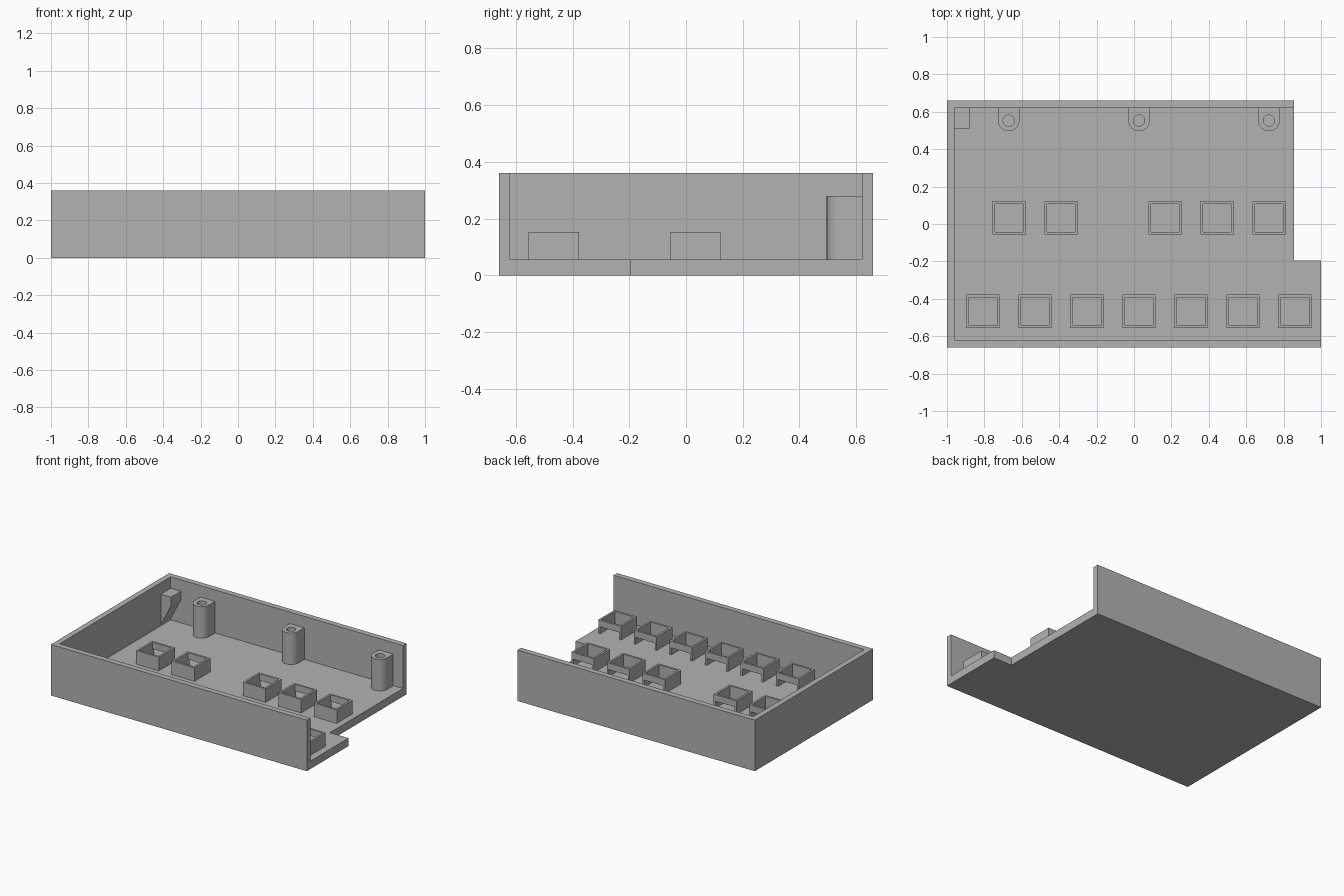
import bpy, bmesh, math

if "Cube" in bpy.data.objects:
    bpy.data.objects.remove(bpy.data.objects["Cube"])

grey = bpy.data.materials.new("plain grey")
grey.diffuse_color = (0.45, 0.45, 0.45, 1)
grey.use_nodes = True
grey.node_tree.nodes["Principled BSDF"].inputs["Base Color"].default_value = grey.diffuse_color

H, FLOOR = 0.36, 0.056          # wall height, floor thickness
X, Y, T = 1.0, 0.66, 0.04       # half sizes, wall thickness
STEP_X, STEP_Y = 0.855, -0.195  # notch in the right side


def prism(name, loops, z0, z1, axis="z"):
    """Extrude an outline (plus optional hole loops); axis 'y' takes x,z outlines."""
    place = (lambda a, b, c: (a, b, c)) if axis == "z" else (lambda a, b, c: (a, c, b))
    bm = bmesh.new()
    edges = []
    for loop in loops:
        vs = [bm.verts.new(place(a, b, z0)) for a, b in loop]
        edges += [bm.edges.new((v, vs[i - 1])) for i, v in enumerate(vs)]
    bmesh.ops.triangle_fill(bm, edges=edges, use_beauty=True)
    ext = bmesh.ops.extrude_face_region(bm, geom=bm.faces[:] + bm.edges[:])
    moved = [g for g in ext["geom"] if isinstance(g, bmesh.types.BMVert)]
    bmesh.ops.translate(bm, verts=moved, vec=place(0, 0, z1 - z0))
    bmesh.ops.recalc_face_normals(bm, faces=bm.faces)
    me = bpy.data.meshes.new(name)
    bm.to_mesh(me)
    bm.free()
    me.materials.append(grey)
    ob = bpy.data.objects.new(name, me)
    bpy.context.collection.objects.link(ob)
    return ob


def rect(x0, x1, y0, y1):
    return [(x0, y0), (x1, y0), (x1, y1), (x0, y1)]


# Tray: floor with stepped right edge, and three walls (right side open)
prism("floor", [[(-X + T, -Y + T), (X, -Y + T), (X, STEP_Y), (STEP_X, STEP_Y),
                 (STEP_X, Y - T), (-X + T, Y - T)]], 0, FLOOR)
prism("walls", [[(X, -Y), (X, -Y + T), (-X + T, -Y + T), (-X + T, Y - T),
                 (STEP_X, Y - T), (STEP_X, Y), (-X, Y), (-X, -Y)]], 0, H)


# Button guides: open square frames with a slot under the back edge
def button_guide(cx, cy, s=0.089, t=0.014, top=0.152, slot=0.105):
    l, r, f, b = cx - s, cx + s, cy - s, cy + s
    prism("button_guide", [[(l, f), (r, f), (r, b), (r - t, b), (r - t, f + t),
                            (l + t, f + t), (l + t, b), (l, b)]], FLOOR, top)
    prism("guide_back_bar", [rect(l + t, r - t, b - t, b)], slot, top)


PITCH = 0.278
for i in range(7):
    button_guide(-0.807 + i * PITCH, -0.467)
for i in (0, 1, 3, 4, 5):
    button_guide(-0.668 + i * PITCH, 0.033)

# Screw posts: rounded front, flat against the back wall, with a hole
R, HOLE, PY, POST_TOP = 0.057, 0.03, 0.553, 0.279
for cx in (-0.67, 0.027, 0.722):
    arc = [(cx + R * math.cos(a), PY + R * math.sin(a))
           for a in (math.pi + math.pi * k / 24 for k in range(25))]
    hole = [(cx + HOLE * math.cos(a), PY + HOLE * math.sin(a))
            for a in (math.tau * k / 32 for k in range(32))]
    post = prism("screw_post", [arc + [(cx + R, Y - T), (cx - R, Y - T)], hole],
                 FLOOR, POST_TOP)
    bpy.ops.object.select_all(action="DESELECT")
    post.select_set(True)
    bpy.context.view_layer.objects.active = post
    bpy.ops.object.shade_smooth_by_angle(angle=math.radians(30))

# Tapered bracket in the back left corner
prism("corner_bracket", [[(-0.96, POST_TOP), (-0.88, POST_TOP),
                          (-0.88, 0.22), (-0.96, 0.065)]], 0.51, Y - T, axis="y")
